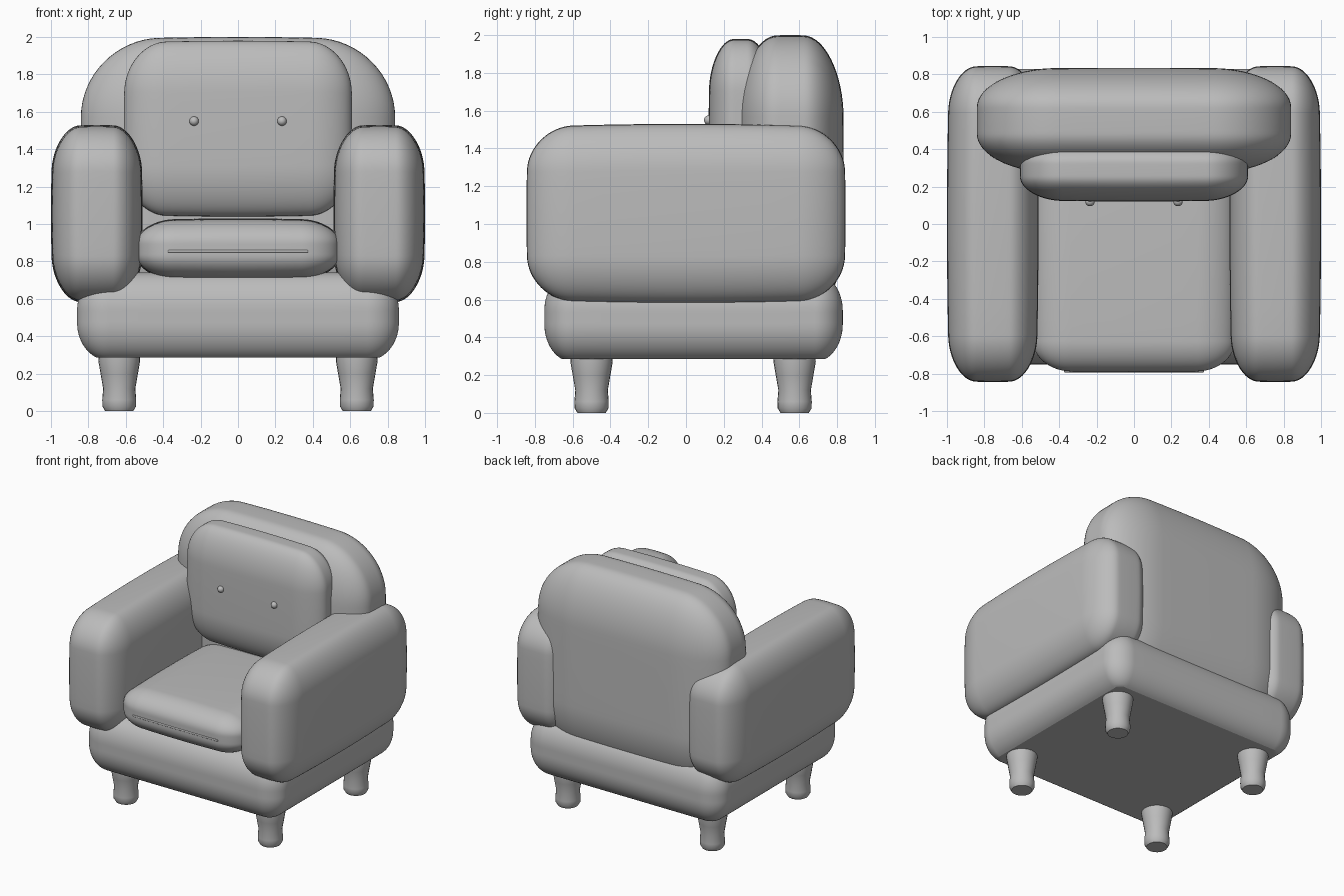
import bpy, bmesh, math
from mathutils import Vector

if "Cube" in bpy.data.objects:
    bpy.data.objects.remove(bpy.data.objects["Cube"], do_unlink=True)

# One plain grey for the whole chair
grey = bpy.data.materials.new("soft_grey")
grey.use_nodes = True
colour = (0.5, 0.5, 0.5, 1)
grey.diffuse_color = colour
grey.node_tree.nodes["Principled BSDF"].inputs["Base Color"].default_value = colour


def finish(name, bm, angle=30):
    bmesh.ops.recalc_face_normals(bm, faces=bm.faces)
    mesh = bpy.data.meshes.new(name)
    bm.to_mesh(mesh)
    bm.free()
    mesh.materials.append(grey)
    obj = bpy.data.objects.new(name, mesh)
    bpy.context.collection.objects.link(obj)
    bpy.ops.object.select_all(action="DESELECT")
    obj.select_set(True)
    bpy.context.view_layer.objects.active = obj
    bpy.ops.object.shade_smooth_by_angle(angle=math.radians(angle))
    return obj


def padded_box(name, low, high, radius, bulge=(0, 0, 0), floor=None, angle=30):
    """Box with elliptical rounded edges and gently swollen faces."""
    low, high = Vector(low), Vector(high)
    centre, half = (low + high) / 2, (high - low) / 2
    bm = bmesh.new()
    bmesh.ops.create_cube(bm, size=2)
    bmesh.ops.subdivide_edges(bm, edges=bm.edges[:], cuts=23, use_grid_fill=True)
    for v in bm.verts:
        core, out = Vector(), Vector()
        for a in range(3):
            s, sign = abs(v.co[a]), math.copysign(1, v.co[a])
            core[a] = sign * min(s * 3, 1) * (half[a] - radius[a])
            out[a] = sign * math.tan(max(s - 1 / 3, 0) * 1.5 * math.pi / 4)
        out.normalize()
        p = Vector([core[a] + radius[a] * out[a] for a in range(3)])
        sq = [(p[a] / half[a]) ** 2 for a in range(3)]
        for a in range(3):
            p[a] *= 1 - bulge[a] * (sum(sq) - sq[a]) / 2
        v.co = centre + p
        if floor is not None:
            v.co.z = max(v.co.z, floor)
    return finish(name, bm, angle)


def lathe(name, profile, x, y, sides=24):
    bm = bmesh.new()
    rings = []
    for r, z in profile:
        rings.append([bm.verts.new((x + r * math.cos(t), y + r * math.sin(t), z))
                      for t in (i * math.tau / sides for i in range(sides))])
    for a, b in zip(rings, rings[1:]):
        for i in range(sides):
            j = (i + 1) % sides
            bm.faces.new((a[i], a[j], b[j], b[i]))
    bm.faces.new(rings[0])
    bm.faces.new(rings[-1])
    return finish(name, bm)


# Base with a flat underside
padded_box("base", (-0.86, -0.75, 0.27), (0.86, 0.83, 0.74),
           (0.17, 0.15, 0.2), floor=0.285, angle=18)

# Backrest and its loose cushion
padded_box("backrest", (-0.84, 0.27, 0.5), (0.84, 0.835, 2.0),
           (0.42, 0.21, 0.42), (0, 0.04, 0.05))
padded_box("back_cushion", (-0.61, 0.12, 1.04), (0.61, 0.46, 1.98),
           (0.22, 0.13, 0.27), (0.03, 0.1, 0.05))

# Seat cushion with a front seam
padded_box("seat_cushion", (-0.545, -0.79, 0.7), (0.545, 0.4, 1.03),
           (0.2, 0.16, 0.13), (0.03, 0.02, 0.12))
padded_box("seat_seam", (-0.375, -0.793, 0.847), (0.375, -0.76, 0.861),
           (0.006, 0.006, 0.006))

# Arms and cushion buttons, one on each side
for side, sign in (("right", -1), ("left", 1)):
    inner, outer = sorted((sign * 0.51, sign * 1.0))
    padded_box(side + "_arm", (inner, -0.845, 0.58), (outer, 0.845, 1.53),
               (0.15, 0.24, 0.24), (0.1, 0.03, 0.07))
    bm = bmesh.new()
    bmesh.ops.create_uvsphere(bm, u_segments=20, v_segments=12, radius=0.025)
    bmesh.ops.translate(bm, verts=bm.verts, vec=(sign * 0.235, 0.12, 1.55))
    finish(side + "_button", bm)

# Turned legs
leg_profile = [(0.075, 0), (0.09, 0.025), (0.091, 0.06), (0.086, 0.12),
               (0.1, 0.2), (0.112, 0.27), (0.11, 0.32)]
for side, x in (("right", -0.635), ("left", 0.635)):
    for end, y in (("front", -0.5), ("back", 0.575)):
        lathe(f"{end}_{side}_leg", leg_profile, x, y)
